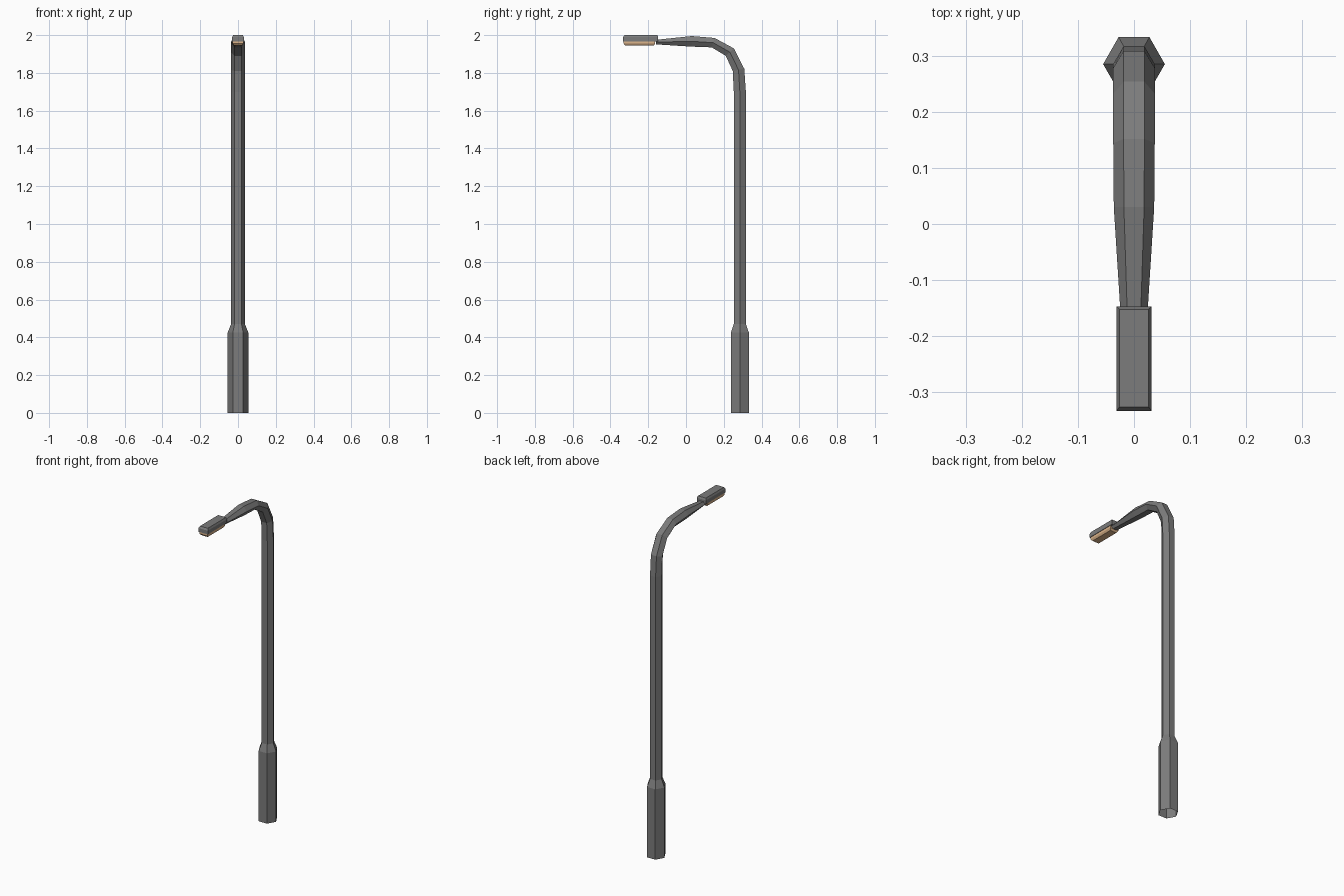
import bpy, bmesh, math

if "Cube" in bpy.data.objects:
    bpy.data.objects.remove(bpy.data.objects["Cube"])

def material(name, rgb):
    m = bpy.data.materials.new(name)
    m.diffuse_color = (*rgb, 1)
    m.use_nodes = True
    m.node_tree.nodes["Principled BSDF"].inputs["Base Color"].default_value = m.diffuse_color
    return m

grey = material("grey metal", (0.2, 0.2, 0.2))
warm = material("warm lamp", (0.72, 0.46, 0.26))

def finish(bm, name, mat):
    bmesh.ops.recalc_face_normals(bm, faces=bm.faces)
    me = bpy.data.meshes.new(name)
    bm.to_mesh(me)
    bm.free()
    me.materials.append(mat)
    ob = bpy.data.objects.new(name, me)
    bpy.context.collection.objects.link(ob)
    return ob

def loft(bm, rings, caps):
    loops = [[bm.verts.new(p) for p in r] for r in rings]
    for a, b in zip(loops, loops[1:]):
        n = len(a)
        for i in range(n):
            bm.faces.new((a[i], a[(i + 1) % n], b[(i + 1) % n], b[i]))
    if caps[0]:
        bm.faces.new(loops[0])
    if caps[1]:
        bm.faces.new(loops[-1])

# Hexagonal pole: y, z, angle of travel (degrees from up towards -y), half width, half depth
path = [
    (0.285, 0.00, 0, 0.055, 0.048),
    (0.285, 0.425, 0, 0.055, 0.048),
    (0.285, 0.47, 0, 0.037, 0.032),
    (0.285, 1.70, 0, 0.037, 0.032),
    (0.278, 1.816, 11, 0.037, 0.031),
    (0.232, 1.91, 42, 0.037, 0.029),
    (0.144, 1.96, 73, 0.037, 0.026),
    (0.03, 1.967, 90, 0.036, 0.028),
    (-0.16, 1.963, 91, 0.024, 0.012),
]

def hexagon(y, z, ang, w, d):
    a = math.radians(ang)
    ring = []
    for i in range(6):
        t = i * math.pi / 3
        u = w * math.cos(t)
        v = d * math.sin(t) / math.sin(math.pi / 3)
        ring.append((u, y + v * math.cos(a), z + v * math.sin(a)))
    return ring

bm = bmesh.new()
loft(bm, [hexagon(*p) for p in path], (False, True))
finish(bm, "pole", grey)

def rect(x, y0, y1, z):
    return [(-x, y0, z), (x, y0, z), (x, y1, z), (-x, y1, z)]

# Lamp housing with chamfered top
bm = bmesh.new()
loft(bm, [rect(0.031, -0.333, -0.147, 1.967),
          rect(0.031, -0.333, -0.147, 1.989),
          rect(0.026, -0.326, -0.152, 2.0)], (True, True))
finish(bm, "lamp_housing", grey)

# Lamp lens beneath the housing
bm = bmesh.new()
loft(bm, [rect(0.028, -0.33, -0.163, 1.967),
          rect(0.028, -0.33, -0.163, 1.955),
          rect(0.021, -0.32, -0.172, 1.944)], (False, True))
finish(bm, "lamp_lens", warm)
